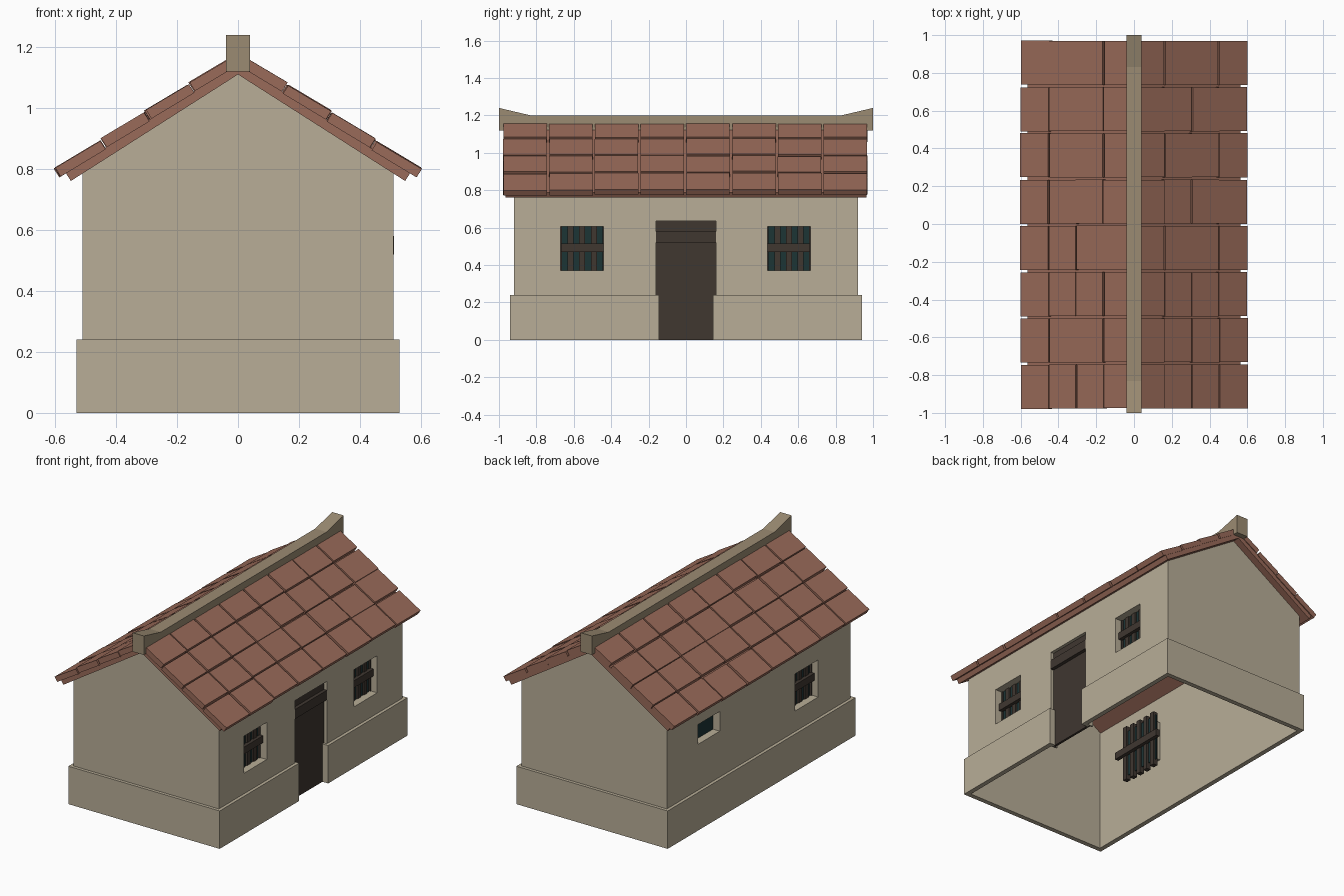
import bpy, bmesh, math, random
from mathutils import Vector

random.seed(4)
if "Cube" in bpy.data.objects:
    bpy.data.objects.remove(bpy.data.objects["Cube"])


def material(name, r, g, b):
    m = bpy.data.materials.new(name)
    m.use_nodes = True
    m.diffuse_color = (r, g, b, 1)
    m.node_tree.nodes["Principled BSDF"].inputs["Base Color"].default_value = (r, g, b, 1)
    return m


PLASTER = material("plaster", 0.48, 0.42, 0.31)
TILE = material("clay_tile", 0.32, 0.145, 0.1)
RIDGE = material("ridge_stone", 0.33, 0.26, 0.17)
WOOD = material("dark_wood", 0.05, 0.038, 0.03)
GLASS = material("dark_glass", 0.012, 0.035, 0.036)


def finish(name, bm, mat):
    bmesh.ops.recalc_face_normals(bm, faces=bm.faces)
    mesh = bpy.data.meshes.new(name)
    bm.to_mesh(mesh)
    bm.free()
    mesh.materials.append(mat)
    ob = bpy.data.objects.new(name, mesh)
    bpy.context.collection.objects.link(ob)
    return ob


def prism(name, points, place, lo, hi, mat):
    """Extrude a 2D profile between lo and hi; place maps (a, b, depth) to x, y, z."""
    bm = bmesh.new()
    face = bm.faces.new([bm.verts.new(place(a, b, lo)) for a, b in points])
    out = bmesh.ops.extrude_face_region(bm, geom=[face])
    shift = Vector(place(0, 0, hi)) - Vector(place(0, 0, lo))
    bmesh.ops.translate(bm, vec=shift, verts=[v for v in out["geom"] if isinstance(v, bmesh.types.BMVert)])
    return finish(name, bm, mat)


def box(name, x, y, z, mat):
    corners = [(x[0], y[0]), (x[1], y[0]), (x[1], y[1]), (x[0], y[1])]
    return prism(name, corners, lambda a, b, d: (a, b, d), z[0], z[1], mat)


def side_box(name, side, x, y, z, mat):
    return box(name, sorted((side * x[0], side * x[1])), y, z, mat)


HALF_X, HALF_Y, EAVE, APEX = 0.51, 0.92, 0.785, 1.11
SKIN = 0.01
DEPTH = 0.05


# Long walls with openings, given as (y0, y1, z0, z1)
def long_wall(name, side, openings):
    ys = sorted({-HALF_Y, HALF_Y} | {v for o in openings for v in o[:2]})
    zs = sorted({0, EAVE} | {v for o in openings for v in o[2:]})
    bm = bmesh.new()
    grid = {(y, z): bm.verts.new((side * HALF_X, y, z)) for y in ys for z in zs}
    for y0, y1 in zip(ys, ys[1:]):
        for z0, z1 in zip(zs, zs[1:]):
            my, mz = (y0 + y1) / 2, (z0 + z1) / 2
            if not any(o[0] < my < o[1] and o[2] < mz < o[3] for o in openings):
                bm.faces.new([grid[y0, z0], grid[y1, z0], grid[y1, z1], grid[y0, z1]])
    out = bmesh.ops.extrude_face_region(bm, geom=bm.faces[:])
    bmesh.ops.translate(bm, vec=(-side * SKIN, 0, 0),
                        verts=[v for v in out["geom"] if isinstance(v, bmesh.types.BMVert)])
    finish(name, bm, PLASTER)
    # Reveals lining each opening
    for y0, y1, z0, z1 in openings:
        x = (HALF_X - DEPTH, HALF_X - 0.001)
        for ya, yb in ((y0 - SKIN, y0), (y1, y1 + SKIN)):
            side_box(name + "_jamb", side, x, (ya, yb), (z0, z1), PLASTER)
        side_box(name + "_head", side, x, (y0 - SKIN, y1 + SKIN), (z1, z1 + SKIN), PLASTER)
        if z0 > 0:
            side_box(name + "_sill", side, x, (y0 - SKIN, y1 + SKIN), (z0 - SKIN, z0), PLASTER)


DOOR = (-0.16, 0.16, 0, 0.635)
BARRED = {1: [0.55, -0.555], -1: [-0.48]}
SMALL = (0.39, 0.61, 0.53, 0.655)


def window(yc):
    return (yc - 0.115, yc + 0.115, 0.37, 0.605)


long_wall("left_wall", 1, [DOOR] + [window(y) for y in BARRED[1]])
long_wall("right_wall", -1, [SMALL] + [window(y) for y in BARRED[-1]])

# Gable walls
gable = [(-HALF_X, 0), (HALF_X, 0), (HALF_X, EAVE), (0, APEX), (-HALF_X, EAVE)]
for label, s in (("front", -1), ("back", 1)):
    prism(label + "_gable", gable, lambda a, b, d: (a, d, b), s * HALF_Y, s * (HALF_Y - SKIN), PLASTER)

# Plinth, split at the doorway
PX, PY, PZ, GAP = 0.53, 0.94, 0.24, 0.145
side_box("right_plinth", -1, (0.505, PX), (-PY, PY), (0, PZ), PLASTER)
for label, s in (("front", -1), ("back", 1)):
    box(label + "_plinth", (-PX, PX), sorted((s * 0.915, s * PY)), (0, PZ), PLASTER)
    box("left_plinth_" + label, (0.505, PX), sorted((s * GAP, s * PY)), (0, PZ), PLASTER)
    box("plinth_jamb_" + label, (0.485, PX), sorted((s * GAP, s * (GAP + 0.025))), (0, PZ), PLASTER)

# Door and its crossbeam
box("door", (0.475, 0.49), (-0.165, 0.165), (0, 0.635), WOOD)
box("door_beam", (0.488, 0.512), (-0.16, 0.16), (0.52, 0.58), WOOD)

# Barred windows
for side, centres in BARRED.items():
    for yc in centres:
        side_box("window_glass", side, (0.448, 0.454), (yc - 0.15, yc + 0.15), (0.34, 0.64), GLASS)
        for i in range(-2, 3):
            y = yc + i * 0.062
            dz = random.uniform(-0.012, 0.012)
            side_box("window_bar", side, (0.436, 0.466), (y - 0.016, y + 0.016), (0.31 + dz, 0.67 + dz), WOOD)
        side_box("outer_crossbar", side, (0.46, 0.485), (yc - 0.114, yc + 0.114), (0.47, 0.515), WOOD)
        side_box("inner_crossbar", side, (0.415, 0.44), (yc - 0.19, yc + 0.19), (0.47, 0.515), WOOD)

# Small unbarred window
side_box("small_window_glass", -1, (0.455, 0.462), (0.38, 0.62), (0.52, 0.665), GLASS)

# Roof: sloped bed with staggered tiles
PITCH = math.atan2(APEX - EAVE, HALF_X)
ROWS = [-0.01, 0.152, 0.324, 0.496, 0.676]


def on_slope(side):
    c, s = math.cos(PITCH), math.sin(PITCH)
    return lambda a, h, y: (side * (a * c + h * s), y, APEX - a * s + h * c)


for label, side in (("left", 1), ("right", -1)):
    place = on_slope(side)
    bed = [(0, 0), (0.65, 0), (0.65, 0.031), (-0.02, 0.031)]
    prism(label + "_roof_bed", bed, place, -0.965, 0.965, TILE)
    for col in range(8):
        y0 = -0.977 + col * 0.2448
        for a0, a1 in zip(ROWS, ROWS[1:]):
            j = random.uniform(-0.004, 0.004)
            lift = random.uniform(0, 0.004)
            tile = [(a0 + 0.004 + j, 0.026), (a1 - 0.004 + j, 0.03),
                    (a1 - 0.004 + j, 0.062 + lift), (a0 + 0.004 + j, 0.057 + lift)]
            k = random.uniform(-0.002, 0.002)
            prism(label + "_roof_tile", tile, place, y0 + k, y0 + 0.233 + k, TILE)

# Ridge beam with upturned ends
ridge = [(-1, 1.12), (1, 1.12), (1, 1.24), (0.83, 1.2), (-0.83, 1.2), (-1, 1.24)]
prism("ridge_beam", ridge, lambda a, b, d: (d, a, b), -0.04, 0.04, RIDGE)
